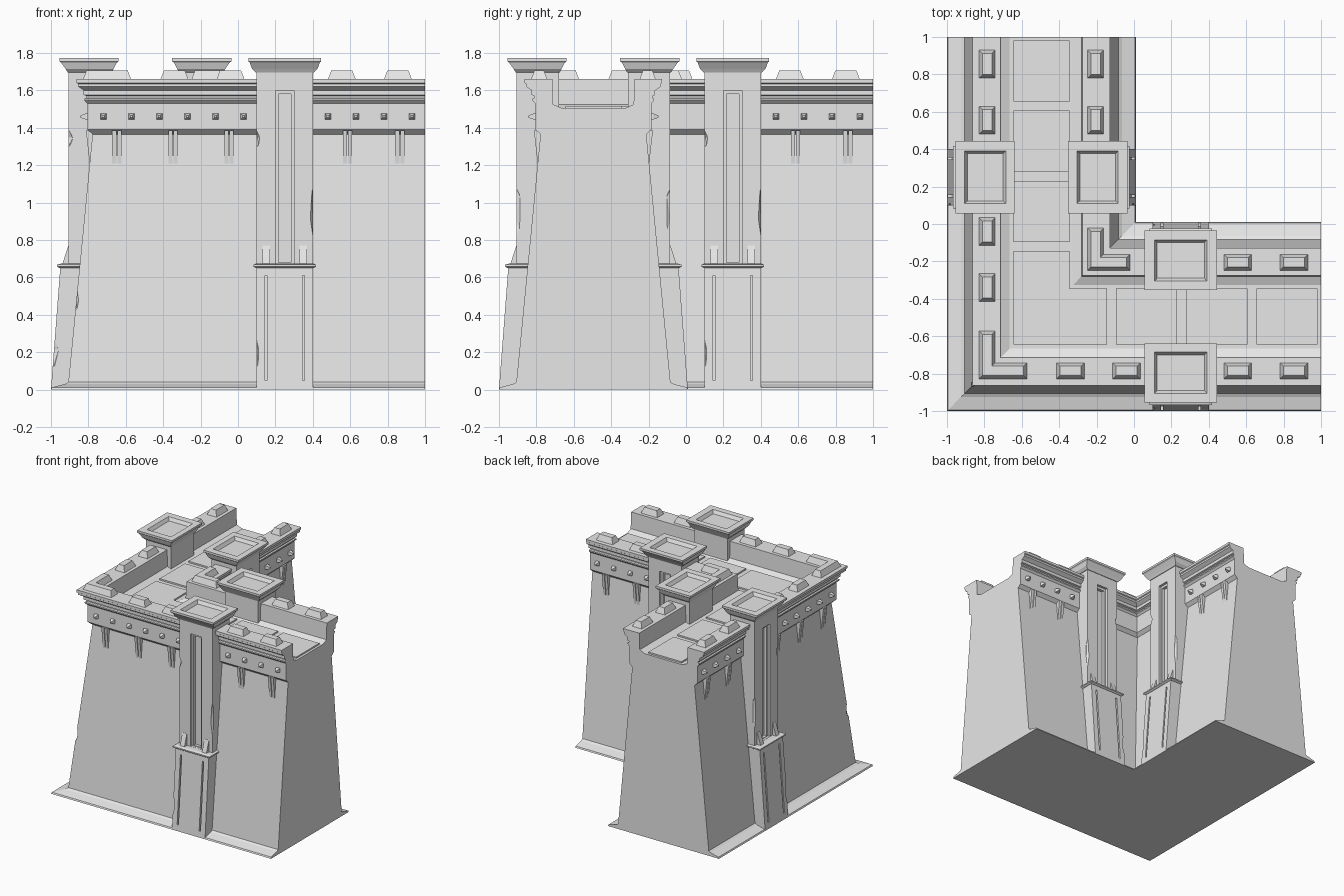
import bpy, bmesh, math
from mathutils import Matrix, Vector

if "Cube" in bpy.data.objects:
    bpy.data.objects.remove(bpy.data.objects["Cube"], do_unlink=True)

C = -0.495          # centre line of both wall arms
T = 0.25            # tower position along each arm

stone = bpy.data.materials.new("grey_stone")
stone.use_nodes = True
stone.diffuse_color = (0.8, 0.8, 0.8, 1)
stone.node_tree.nodes["Principled BSDF"].inputs["Base Color"].default_value = (0.8, 0.8, 0.8, 1)


def add_object(name, mesh):
    obj = bpy.data.objects.new(name, mesh)
    bpy.context.scene.collection.objects.link(obj)
    if not mesh.materials:
        mesh.materials.append(stone)
    return obj


def skin(name, rings):
    """Closed solid through a row of equal point rings."""
    bm = bmesh.new()
    rows = [[bm.verts.new(p) for p in ring] for ring in rings]
    n = len(rows[0])
    for a, b in zip(rows, rows[1:]):
        for i in range(n):
            j = (i + 1) % n
            bm.faces.new((a[i], a[j], b[j], b[i]))
    bm.faces.new(rows[0])
    bm.faces.new(rows[-1])
    bmesh.ops.recalc_face_normals(bm, faces=bm.faces)
    mesh = bpy.data.meshes.new(name)
    bm.to_mesh(mesh)
    bm.free()
    return add_object(name, mesh)


def corner_sweep(name, profile, end):
    """Profile points (offset, height, end inset) mitred round the corner."""
    return skin(name, [[(end - i, C - d, z) for d, z, i in profile],
                       [(C - d, C - d, z) for d, z, i in profile],
                       [(C - d, end - i, z) for d, z, i in profile]])


def stack(name, levels):
    """Stacked rectangles (half width, inner depth, outer depth, height)."""
    return skin(name, [[(-w, a, z), (w, a, z), (w, b, z), (-w, b, z)]
                       for w, a, b, z in levels])


def shift(obj, u):
    obj.data.transform(Matrix.Translation((u, 0, 0)))
    return obj


def chip(centre, size):
    """Rough lump used to break a stone edge."""
    bm = bmesh.new()
    bmesh.ops.create_icosphere(bm, subdivisions=1, radius=1)
    mesh = bpy.data.meshes.new("chip")
    bm.to_mesh(mesh)
    bm.free()
    mesh.transform(Matrix.Translation(centre) @ Matrix.Diagonal((*size, 1))
                   @ Matrix.Rotation(0.4, 4, Vector((1, 1, 0.5))))
    return add_object("chip", mesh)


def cut(obj, cutters):
    for c in cutters:
        mod = obj.modifiers.new("cut", 'BOOLEAN')
        mod.object = c
        mod.operation = 'DIFFERENCE'
        mod.solver = 'EXACT'
    bpy.context.view_layer.update()
    deps = bpy.context.evaluated_depsgraph_get()
    mesh = bpy.data.meshes.new_from_object(obj.evaluated_get(deps))
    obj.modifiers.clear()
    obj.data = mesh
    for c in cutters:
        bpy.data.objects.remove(c, do_unlink=True)


def place(part, u, sides=(1, -1)):
    """Copy a local part (along, outward, up) to both arms and given sides."""
    for s in sides:
        rows = [(1, 0, 0, u), (0, -s, 0, C), (0, 0, 1, 0), (0, 0, 0, 1)]
        for swap in (False, True):
            m = Matrix([rows[1], rows[0], *rows[2:]] if swap else rows)
            mesh = part.data.copy()
            mesh.transform(m)
            if m.determinant() < 0:
                mesh.flip_normals()
            add_object("_".join((part.name.split(".")[0], "x" if swap else "y",
                                 "outer" if s > 0 else "inner")), mesh)


def done(*parts):
    for p in parts:
        bpy.data.objects.remove(p, do_unlink=True)


# Main wall with moulded cornice, parapets and walkway
half = [(.505, 0), (.5, .012), (.43, .03), (.412, .04), (.283, 1.365),
        (.31, 1.39), (.31, 1.53), (.325, 1.545), (.325, 1.555), (.315, 1.56),
        (.315, 1.57), (.33, 1.575), (.33, 1.6), (.36, 1.62), (.36, 1.635),
        (.368, 1.64), (.368, 1.66), (.22, 1.66), (.215, 1.525), (.17, 1.505)]
section = [(d, z, 0) for d, z in half] + [(-d, z, 0) for d, z in reversed(half)]
wall = corner_sweep("wall", section, 1)
cut(wall, [chip((-.905, -.905, .52), (.08, .08, .17)),
           chip((-.93, -.92, .36), (.07, .07, .12)),
           chip((-.875, -.875, 1.5), (.09, .09, .15))])

# Corner merlons on the outer and inner parapets
for name, s, end in (("outer", 1, -.57), ("inner", -1, -.02)):
    pts = [(s * .335, 1.655, 0), (s * .315, 1.707, .02),
           (s * .265, 1.707, .02), (s * .245, 1.655, 0)]
    corner_sweep("corner_merlon_" + name, pts, end)

# Straight merlons
merlon = stack("merlon", [(.076, .245, .335, 1.655), (.056, .265, .315, 1.707)])
for u in (.555, .855):
    place(merlon, u)
for u in (-.04, -.34):
    place(merlon, u, (1,))

# Walkway slabs
corner_sweep("corner_slab", [(.15, 1.5, 0), (.15, 1.517, 0),
                             (-.15, 1.517, 0), (-.15, 1.5, 0)], -.145)
slab = stack("slab", [(.163, -.15, .15, 1.5), (.163, -.15, .15, 1.517)])
for i in range(3):
    place(slab, .0675 + i * .375, (1,))

# Pointed studs along the band
stud = skin("stud", [[(w * x, d, 1.46 + w * z) for x, z in
                      ((-1, -1), (1, -1), (1, 1), (-1, 1))]
                     for w, d in ((.016, .3), (.016, .32), (.006, .347))])
for i in range(12):
    u = -.72 + i * .15
    if abs(u - T) > .18:
        place(stud, u, (1, -1) if u > T else (1,))

# Paired hanging spikes below the band
spike = stack("hanging_spike", [(.011, .25, .297, 1.2), (.011, .25, .318, 1.385)])
for u in (-.648, -.348, -.048, .585, .865):
    for off in (-.0135, .0135):
        place(spike, u + off, (1, -1) if u > T else (1,))

# Tower foot with two slots
foot = stack("tower_foot", [(.15, .2, .505, 0), (.15, .2, .455, .656)])
cut(foot, [shift(stack("slot", [(.006, .482, .6, .05), (.006, .443, .6, .61)]), u)
           for u in (-.1, .1)] + [chip((-.16, .5, .2), (.025, .04, .1))])

# Tower ledge and the wedges standing on it
ledge = stack("tower_ledge", [(.155, .25, .46, .65), (.168, .25, .472, .658),
                              (.168, .25, .472, .668), (.155, .25, .45, .674)])
wedge = stack("ledge_wedge", [(.02, .39, .446, .665), (.02, .39, .412, .77)])

# Tower shaft with a stepped tall recess
shaft = stack("tower_shaft", [(.15, .185, .41, .64), (.15, .185, .41, 1.705)])
cut(shaft, [stack("recess", [(.05, .39, .6, .675), (.05, .39, .6, 1.6)]),
            chip((-.16, .415, 1.34), (.03, .03, .05)),
            chip((.16, .415, .95), (.025, .03, .18))])
cut(shaft, [stack("recess", [(.033, .365, .6, .68), (.033, .365, .6, 1.58)])])

# Flared tower cap with a sunken top
cap = stack("tower_cap", [(.155, .18, .415, 1.695), (.175, .17, .427, 1.715),
                          (.187, .153, .45, 1.748), (.195, .143, .46, 1.755),
                          (.195, .143, .46, 1.772), (.14, .19, .41, 1.772),
                          (.126, .205, .395, 1.745)])

for part in (foot, ledge, shaft, cap):
    place(part, T)
for off in (-.1, .1):
    place(wedge, T + off)

done(merlon, slab, stud, spike, foot, ledge, wedge, shaft, cap)
